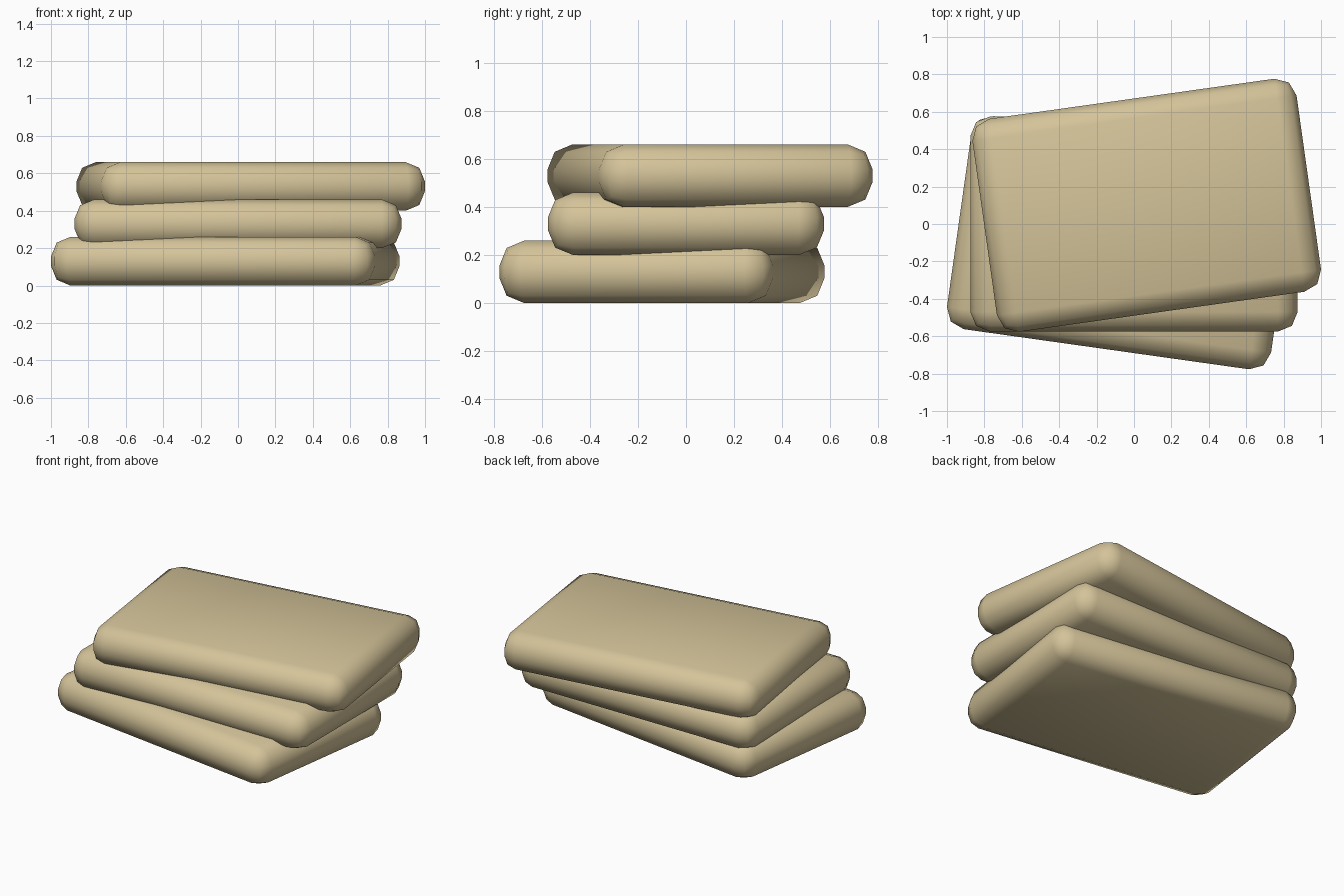
import bpy
import bmesh
from math import radians

cube = bpy.data.objects.get("Cube")
if cube:
    bpy.data.objects.remove(cube, do_unlink=True)

LENGTH, WIDTH, HEIGHT, STEP = 1.75, 1.15, 0.26, 0.2

# Warm sand colour shared by all slabs
COLOUR = (0.66, 0.55, 0.32, 1)
sand = bpy.data.materials.new("sand")
sand.use_nodes = True
sand.diffuse_color = COLOUR
bsdf = next(n for n in sand.node_tree.nodes if n.type == "BSDF_PRINCIPLED")
bsdf.inputs["Base Color"].default_value = COLOUR
bsdf.inputs["Roughness"].default_value = 0.8


def add_slab(name, level, x, y, angle):
    """Box with rounded edges, stacked at a level and turned about z."""
    bm = bmesh.new()
    bmesh.ops.create_cube(bm, size=1)
    bmesh.ops.scale(bm, vec=(LENGTH, WIDTH, HEIGHT), verts=bm.verts)
    bmesh.ops.bevel(bm, geom=bm.edges[:], offset=0.105, offset_type="OFFSET",
                    segments=2, profile=0.5, affect="EDGES")
    for face in bm.faces:
        face.smooth = True
    mesh = bpy.data.meshes.new(name)
    bm.to_mesh(mesh)
    bm.free()
    mesh.materials.append(sand)
    slab = bpy.data.objects.new(name, mesh)
    slab.location = (x, y, HEIGHT / 2 + STEP * level)
    slab.rotation_euler.z = radians(angle)
    bpy.context.collection.objects.link(slab)


# Stack of three slabs fanned out, each sunk slightly into the one below
for level, name in enumerate(("bottom_slab", "middle_slab", "top_slab")):
    turn = level - 1
    add_slab(name, level, 0.068 * turn, 0.1 * turn, 8 * turn)
